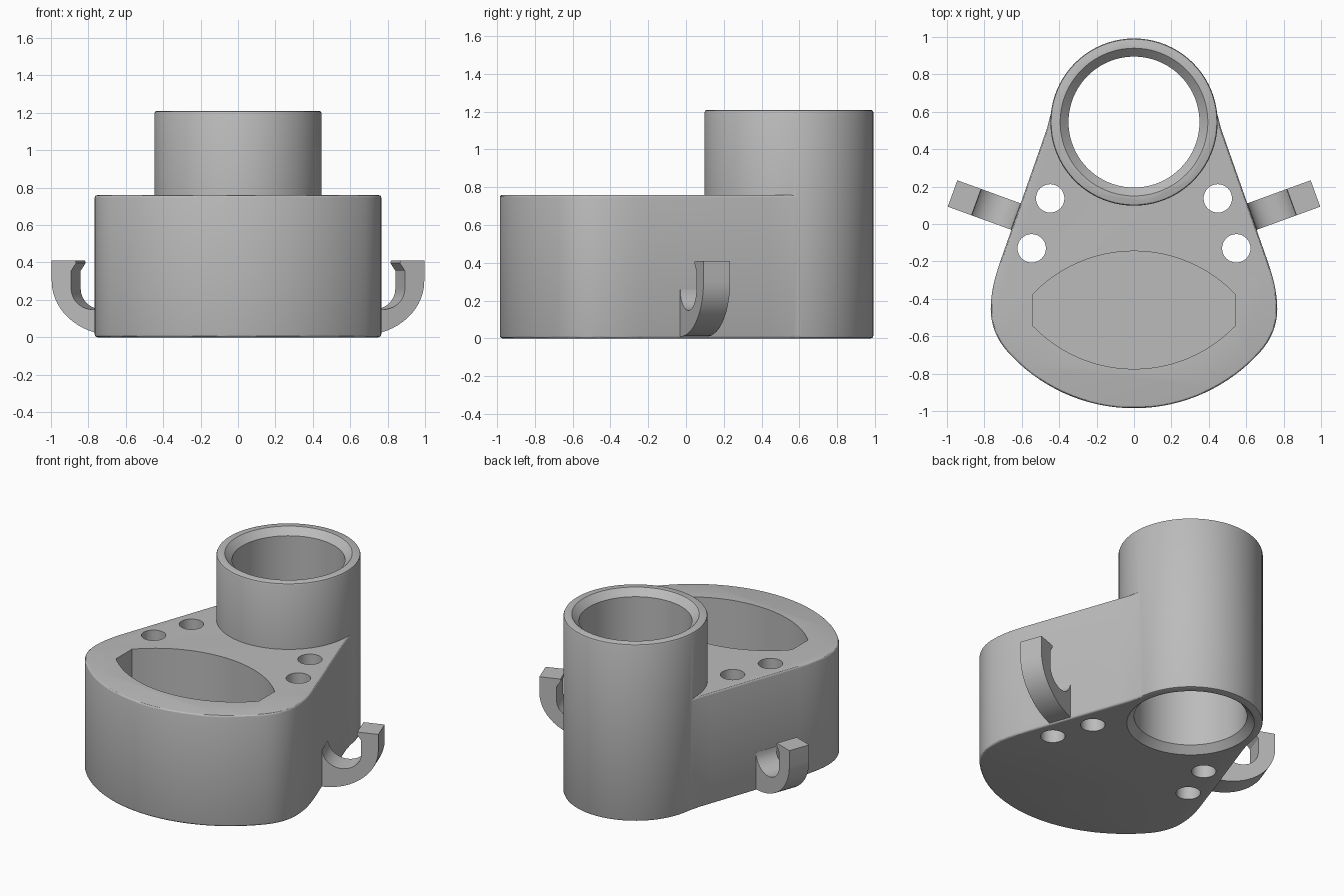
import bpy, bmesh, math
from mathutils import Matrix, Vector

if "Cube" in bpy.data.objects:
    bpy.data.objects.remove(bpy.data.objects["Cube"])

grey = bpy.data.materials.new("plain grey")
grey.diffuse_color = (0.5, 0.5, 0.5, 1)
grey.use_nodes = True
grey.node_tree.nodes["Principled BSDF"].inputs["Base Color"].default_value = grey.diffuse_color

TUBE_Y, TUBE_R, BORE_R, TUBE_H = 0.545, 0.447, 0.35, 1.21
BODY_H, RIM = 0.76, 0.014


def finish(name, bm):
    bmesh.ops.recalc_face_normals(bm, faces=bm.faces)
    mesh = bpy.data.meshes.new(name)
    bm.to_mesh(mesh)
    bm.free()
    mesh.materials.append(grey)
    ob = bpy.data.objects.new(name, mesh)
    bpy.context.collection.objects.link(ob)
    return ob


def prism(name, outline, z0, z1, rim=0.0):
    """Extrude an xy outline upward, optionally rounding both rims."""
    bm = bmesh.new()
    base = bm.faces.new([bm.verts.new((x, y, z0)) for x, y in outline])
    top = bmesh.ops.extrude_face_region(bm, geom=[base])["geom"]
    bmesh.ops.translate(bm, vec=(0, 0, z1 - z0),
                        verts=[v for v in top if isinstance(v, bmesh.types.BMVert)])
    if rim:
        edges = [e for e in bm.edges if abs(e.verts[0].co.z - e.verts[1].co.z) < 1e-6]
        bmesh.ops.bevel(bm, geom=edges, offset=rim, segments=3, profile=0.5, affect='EDGES')
    return finish(name, bm)


def lathe(name, profile, cx, cy, n=80):
    """Closed solid of revolution from (radius, z) points."""
    bm = bmesh.new()
    rings = [[bm.verts.new((cx + r * math.cos(2 * math.pi * i / n),
                            cy + r * math.sin(2 * math.pi * i / n), z))
              for i in range(n)] for r, z in profile]
    for a, b in zip(rings, rings[1:]):
        for i in range(n):
            j = (i + 1) % n
            bm.faces.new((a[i], a[j], b[j], b[i]))
    bm.faces.new(rings[0])
    bm.faces.new(rings[-1])
    return finish(name, bm)


def combine(target, other, operation):
    mod = target.modifiers.new("combine", 'BOOLEAN')
    mod.operation, mod.solver, mod.object = operation, 'EXACT', other
    bpy.context.view_layer.update()
    mesh = bpy.data.meshes.new_from_object(
        target.evaluated_get(bpy.context.evaluated_depsgraph_get()))
    target.modifiers.clear()
    target.data = mesh
    bpy.data.objects.remove(other)


def arc(cx, cy, r, a0, a1, n):
    return [(cx + r * math.cos(math.radians(a0 + (a1 - a0) * i / n)),
             cy + r * math.sin(math.radians(a0 + (a1 - a0) * i / n))) for i in range(n + 1)]


def smooth(ob):
    bpy.ops.object.select_all(action='DESELECT')
    ob.select_set(True)
    bpy.context.view_layer.objects.active = ob
    bpy.ops.object.shade_smooth_by_angle(angle=math.radians(30))


# Body outline: right half from front centre to the tube, then mirrored
half = arc(0, -0.078, 0.907, -90, -40.8, 16)
half += arc(0.436, -0.455, 0.33, -40.8, 0, 10)[1:]
p = [Vector(c) for c in ((0.766, -0.455), (0.766, -0.36), (0.742, -0.28), (0.715, -0.20))]
for i in range(1, 7):
    t = i / 6
    half.append(tuple(p[0] * (1 - t) ** 3 + p[1] * 3 * t * (1 - t) ** 2
                      + p[2] * 3 * t * t * (1 - t) + p[3] * t ** 3))
half += [(0.49, 0.44), (0.466, 0.508), (0.45, 0.57), (0.43, 0.64)]
body = prism("holder_body", half + [(-x, y) for x, y in reversed(half[1:])], 0, BODY_H, RIM)

# Upright tube at the back
tube = lathe("tube", [(TUBE_R - RIM, 0), (TUBE_R - 0.004, 0.004), (TUBE_R, RIM),
                      (TUBE_R, TUBE_H - RIM), (TUBE_R - 0.004, TUBE_H - 0.004),
                      (TUBE_R - RIM, TUBE_H)], 0, TUBE_Y)
combine(body, tube, 'UNION')

# Bore through the tube, chamfered at both mouths
c = 0.045
bore = lathe("bore", [(BORE_R + 2 * c, -c), (BORE_R, c), (BORE_R, TUBE_H - c),
                      (BORE_R + 2 * c, TUBE_H + c)], 0, TUBE_Y)
combine(body, bore, 'DIFFERENCE')

# Lens-shaped pocket with flat ends
a = math.degrees(math.asin(0.54 / 0.75))
lens = arc(0, -0.895, 0.75, 90 - a, 90 + a, 24) + arc(0, -0.025, 0.75, 270 - a, 270 + a, 24)
combine(body, prism("pocket", lens, 0.08, 1.0), 'DIFFERENCE')

# Four round through holes
for side in (-1, 1):
    for x, y in ((0.448, 0.137), (0.547, -0.13)):
        hole = lathe("hole", [(0.076, -0.1), (0.076, 1.0)], side * x, y, 32)
        combine(body, hole, 'DIFFERENCE')
smooth(body)

# Side hooks: J profile in (distance from wall, height), given a width
outer = [(0.36 * math.sin(math.radians(t)), 0.30 - 0.29 * math.cos(math.radians(t)))
         for t in range(0, 91, 6)]
inner = [(0.125 + 0.125 * math.cos(math.radians(t)), 0.26 - 0.112 * math.sin(math.radians(t)))
         for t in range(0, 181, 12)]
profile = ([(-0.02, 0.01)] + outer + [(0.36, 0.41), (0.225, 0.41), (0.222, 0.396), (0.25, 0.355)]
           + inner + [(-0.02, 0.26)])
for side, name in ((-1, "left_hook"), (1, "right_hook")):
    bm = bmesh.new()
    face = bm.faces.new([bm.verts.new((s, -0.075, z)) for s, z in profile])
    ext = bmesh.ops.extrude_face_region(bm, geom=[face])["geom"]
    bmesh.ops.translate(bm, vec=(0, 0.15, 0),
                        verts=[v for v in ext if isinstance(v, bmesh.types.BMVert)])
    place = (Matrix.Diagonal((side, 1, 1, 1)) @ Matrix.Translation((0.632, 0.04, 0))
             @ Matrix.Rotation(math.radians(20), 4, 'Z'))
    bmesh.ops.transform(bm, matrix=place, verts=bm.verts)
    smooth(finish(name, bm))
